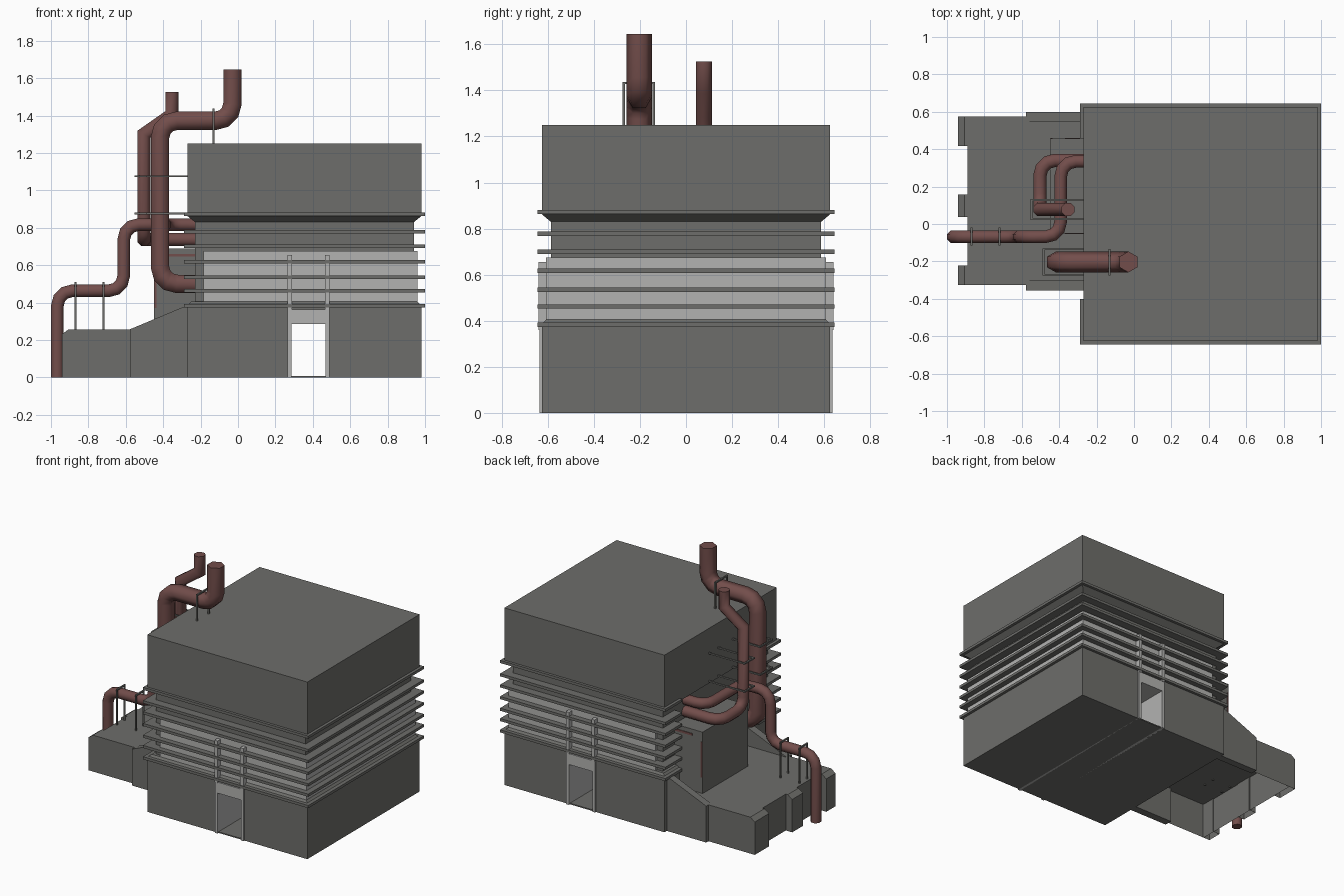
import bpy, bmesh, math
from mathutils import Vector

if "Cube" in bpy.data.objects:
    bpy.data.objects.remove(bpy.data.objects["Cube"])


def material(name, rgb):
    m = bpy.data.materials.new(name)
    m.diffuse_color = (*rgb, 1)
    m.use_nodes = True
    m.node_tree.nodes["Principled BSDF"].inputs["Base Color"].default_value = m.diffuse_color
    return m


DARK = material("dark grey concrete", (0.155, 0.155, 0.145))
LIGHT = material("light grey panel", (0.45, 0.45, 0.44))
RUST = material("rust brown pipe", (0.17, 0.075, 0.07))


def finish(name, bm, mat, smooth=False, open_bottom=False):
    bmesh.ops.recalc_face_normals(bm, faces=bm.faces[:])
    if open_bottom:
        low = [f for f in bm.faces if f.normal.z < -0.9 and f.calc_center_median().z < 0.01]
        bmesh.ops.delete(bm, geom=low, context='FACES')
    me = bpy.data.meshes.new(name)
    bm.to_mesh(me)
    bm.free()
    me.materials.append(mat)
    ob = bpy.data.objects.new(name, me)
    bpy.context.collection.objects.link(ob)
    if smooth:
        bpy.ops.object.select_all(action='DESELECT')
        bpy.context.view_layer.objects.active = ob
        ob.select_set(True)
        bpy.ops.object.shade_smooth_by_angle(angle=math.radians(65))
    return ob


def skin(bm, rings):
    """Join equal rings of points into a closed solid."""
    rows = [[bm.verts.new(p) for p in r] for r in rings]
    n = len(rows[0])
    for a, b in zip(rows, rows[1:]):
        for i in range(n):
            bm.faces.new((a[i], a[(i + 1) % n], b[(i + 1) % n], b[i]))
    bm.faces.new(rows[0][::-1])
    bm.faces.new(rows[-1])


def loft(name, mat, sections):
    """Stack of rectangles (x0, x1, y0, y1, z)."""
    bm = bmesh.new()
    skin(bm, [[(x0, y0, z), (x1, y0, z), (x1, y1, z), (x0, y1, z)]
              for x0, x1, y0, y1, z in sections])
    return finish(name, bm, mat)


def box(name, mat, x0, x1, y0, y1, z0, z1):
    return loft(name, mat, [(x0, x1, y0, y1, z0), (x0, x1, y0, y1, z1)])


def side_prism(name, mat, outline, y0, y1, open_bottom=False):
    """Extrude an xz outline along y."""
    bm = bmesh.new()
    skin(bm, [[(x, y, z) for x, z in outline] for y in (y0, y1)])
    return finish(name, bm, mat, open_bottom=open_bottom)


def flat_prism(name, mat, outline, z0, z1):
    """Extrude an xy outline along z."""
    bm = bmesh.new()
    skin(bm, [[(x, y, z) for x, y in outline] for z in (z0, z1)])
    return finish(name, bm, mat)


def pipe(name, points, r, sides, bend=0.09, phase=0.0):
    """Mitred sweep; right-angle corners become rounded elbows."""
    pts = [Vector(p) for p in points]
    path = [pts[0]]
    for a, p, b in zip(pts, pts[1:], pts[2:]):
        d1, d2 = (p - a).normalized(), (b - p).normalized()
        if abs(d1.dot(d2)) < 0.01:
            c = p - d1 * bend + d2 * bend
            for k in range(4):
                t = math.radians(30 * k)
                path.append(c - d2 * bend * math.cos(t) + d1 * bend * math.sin(t))
        else:
            path.append(p)
    path.append(pts[-1])
    d = (path[1] - path[0]).normalized()
    u = Vector((0, 1, 0))
    v = d.cross(u)
    ring = [path[0] + r * (u * math.cos(t) + v * math.sin(t))
            for t in (phase + math.tau * i / sides for i in range(sides))]
    rings = [ring]
    for i in range(1, len(path)):
        d1 = (path[i] - path[i - 1]).normalized()
        d2 = (path[i + 1] - path[i]).normalized() if i + 1 < len(path) else d1
        nrm = (d1 + d2).normalized()
        ring = [q + d1 * ((path[i] - q).dot(nrm) / d1.dot(nrm)) for q in ring]
        rings.append(ring)
    bm = bmesh.new()
    skin(bm, rings)
    return finish(name, bm, RUST, smooth=True)


# Lower block with a doorway running through from front to back
side_prism("lower_block", DARK,
           [(-.27, 0), (.276, 0), (.276, .36), (.479, .36), (.479, 0),
            (.98, 0), (.98, .385), (-.27, .385)], -.626, .626)
loft("lower_block_bevel", DARK, [(-.27, .98, -.626, .626, .385),
                                 (-.25, .96, -.607, .607, .405)])
box("door_floor", DARK, .276, .479, -.626, .626, 0, .008)

# Door lining and the tall pillars on both faces
side_prism("door_frame", LIGHT,
           [(.265, 0), (.286, 0), (.286, .285), (.468, .285), (.468, 0),
            (.49, 0), (.49, .362), (.265, .362)], -.637, .637)
for side, s in (("front", -1), ("back", 1)):
    ya, yb = sorted((s * .59, s * .641))
    for i, x in enumerate((.265, .465)):
        box(f"door_pillar_{side}_{i}", LIGHT, x, x + .025, ya, yb, .36, .655)

# Recessed middle storey, light panels and upper block
box("middle_core", DARK, -.23, .94, -.587, .587, .39, .84)
box("light_panels", LIGHT, -.185, .96, -.607, .607, .40, .675)
loft("upper_block", DARK, [(-.23, .94, -.587, .587, .83), (-.27, .98, -.626, .626, .862),
                           (-.27, .98, -.626, .626, 1.25)])

# Horizontal fins wrapping three sides with short returns on the left
fin = [(-.29, -.645), (1, -.645), (1, .645), (-.29, .645),
       (-.29, .457), (-.2, .457), (-.2, -.40), (-.29, -.40)]
for i, z in enumerate((.382, .462, .535, .617, .70, .778, .872)):
    flat_prism(f"fin_{i}", DARK, fin, z - .0095, z + .0095)

# Low annex with three piers and sloped side walls
side_prism("annex_body", DARK, [(-.89, 0), (-.25, 0), (-.25, .257), (-.89, .257)],
           -.326, .575, True)
for i, (y0, y1) in enumerate(((-.326, -.222), (.037, .158), (.417, .575))):
    side_prism(f"annex_pier_{i}", DARK,
               [(-.94, 0), (-.885, 0), (-.885, .257), (-.905, .257), (-.94, .232)],
               y0, y1, True)
for i, (y0, y1) in enumerate(((-.356, -.30), (.548, .60))):
    side_prism(f"annex_slope_wall_{i}", DARK,
               [(-.578, 0), (-.26, 0), (-.26, .39), (-.578, .257)], y0, y1)

# Equipment box with thin rusty trim
box("equipment_box", DARK, -.45, -.2, -.05, .457, .25, .69)
for i, y in enumerate((-.054, .457)):
    box(f"box_trim_top_{i}", RUST, -.37, -.23, y, y + .004, .645, .66)
    box(f"box_trim_side_{i}", RUST, -.447, -.437, y, y + .004, .37, .62)

# Pipes
pipe("large_pipe", [(-.03, -.203, 1.645), (-.03, -.203, 1.372), (-.417, -.203, 1.372),
                    (-.417, -.203, .50), (-.2, -.203, .50)], .056, 6)
pipe("small_stack_pipe", [(-.353, .078, 1.526), (-.353, .078, 1.405), (-.503, .078, 1.30),
                          (-.503, .078, .737), (-.503, .34, .737), (-.2, .34, .737)],
     .038, 8, .08, math.pi / 8)
pipe("drain_pipe", [(-.966, -.068, 0), (-.966, -.068, .463), (-.611, -.068, .463),
                    (-.611, -.068, .817), (-.392, -.068, .817), (-.392, .335, .817),
                    (-.2, .335, .817)], .036, 8, .08, math.pi / 8)


# Pipe supports: thin upright frames and wall loops
def upright(name, x, yc, half, z0, z1, t=.01):
    side = lambda y: box(name + "_post", DARK, x - t / 2, x + t / 2, y - t / 2, y + t / 2, z0, z1)
    side(yc - half)
    side(yc + half)
    box(name + "_bar", DARK, x - t / 2, x + t / 2, yc - half, yc + half, z1 - t, z1)


def wall_loop(name, x0, yc, half, z, t=.01):
    flat_prism(name, DARK, [(-.22, yc - half), (x0, yc - half), (x0, yc + half), (-.22, yc + half),
                            (-.22, yc + half - t), (x0 + t, yc + half - t),
                            (x0 + t, yc - half + t), (-.22, yc - half + t)], z - t / 2, z + t / 2)


upright("roof_support", -.13, -.205, .065, 1.25, 1.437)
upright("drain_support_a", -.868, -.068, .043, .25, .51)
upright("drain_support_b", -.72, -.068, .043, .25, .51)
for i, z in enumerate((.877, 1.075)):
    wall_loop(f"small_pipe_loop_{i}", -.553, .078, .056, z)
    wall_loop(f"large_pipe_loop_{i}", -.488, -.203, .073, z)
